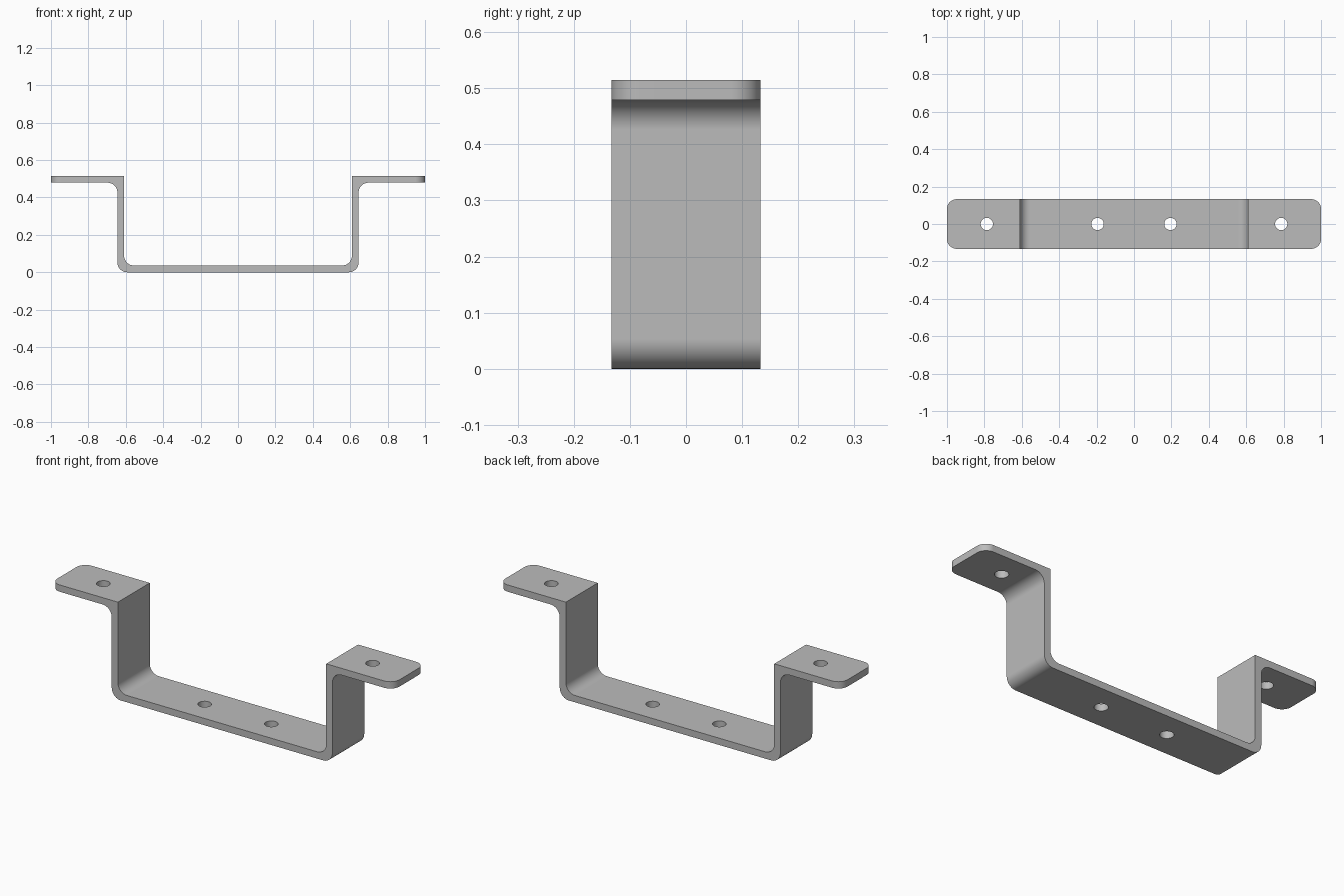
import bpy, bmesh
from math import sin, cos, pi, radians
from mathutils import Vector

cube = bpy.data.objects.get("Cube")
if cube:
    bpy.data.objects.remove(cube, do_unlink=True)

HEIGHT, HALF_DEPTH, THICK = 0.515, 0.133, 0.036
WALL_OUT = 0.645
WALL_IN = WALL_OUT - THICK
BEND = 0.053
HOLE_RADIUS = 0.033
STEPS = 12

steel = bpy.data.materials.new("grey steel")
steel.use_nodes = True
GREY = (0.5, 0.5, 0.5, 1)
steel.diffuse_color = GREY
steel.node_tree.nodes["Principled BSDF"].inputs["Base Color"].default_value = GREY


def arc(cx, cz, start, end):
    """Points of a bend, angles in quarter turns."""
    angles = [(start + (end - start) * i / STEPS) * pi / 2 for i in range(STEPS + 1)]
    return [(cx + BEND * cos(a), cz + BEND * sin(a)) for a in angles]


# Half of the strip profile: outside from the base up to the flange, and inside back down
under = HEIGHT - THICK
half = arc(WALL_OUT - BEND, BEND, -1, 0)
half += arc(WALL_OUT + BEND, under - BEND, 2, 1)
half += [(1, under), (1, HEIGHT), (WALL_IN, HEIGHT)]
half += arc(WALL_IN - BEND, THICK + BEND, 0, -1)
profile = half + [(-x, z) for x, z in reversed(half)]

# Extrude the profile through the depth
bm = bmesh.new()
side = bm.faces.new([bm.verts.new((x, -HALF_DEPTH, z)) for x, z in profile])
extruded = bmesh.ops.extrude_face_region(bm, geom=[side])
bmesh.ops.translate(bm, vec=(0, 2 * HALF_DEPTH, 0),
                    verts=[v for v in extruded["geom"] if isinstance(v, bmesh.types.BMVert)])

# Round the flange corners
corners = [e for e in bm.edges
           if all(abs(v.co.x) > 0.999 for v in e.verts)
           and abs(e.verts[0].co.z - e.verts[1].co.z) > THICK / 2]
bmesh.ops.bevel(bm, geom=corners, offset=BEND, segments=STEPS, profile=0.5, affect='EDGES')
bmesh.ops.recalc_face_normals(bm, faces=bm.faces)
mesh = bpy.data.meshes.new("bracket")
bm.to_mesh(mesh)
bm.free()
bracket = bpy.data.objects.new("bracket", mesh)
bpy.context.collection.objects.link(bracket)
mesh.materials.append(steel)

# Drill the screw holes through the flanges and base
bm = bmesh.new()
for x, z in ((0.787, HEIGHT - THICK / 2), (0.195, THICK / 2)):
    for sign in (-1, 1):
        drill = bmesh.ops.create_cone(bm, cap_ends=True, segments=40, radius1=HOLE_RADIUS,
                                      radius2=HOLE_RADIUS, depth=3 * THICK)
        bmesh.ops.translate(bm, verts=drill["verts"], vec=Vector((sign * x, 0, z)))
drill_mesh = bpy.data.meshes.new("hole_cutter")
bm.to_mesh(drill_mesh)
bm.free()
drill_mesh.materials.append(steel)
cutter = bpy.data.objects.new("hole_cutter", drill_mesh)
cutter.hide_render = True
bpy.context.collection.objects.link(cutter)

bpy.ops.object.select_all(action='DESELECT')
bracket.select_set(True)
bpy.context.view_layer.objects.active = bracket
cut = bracket.modifiers.new("holes", 'BOOLEAN')
cut.operation, cut.solver, cut.object = 'DIFFERENCE', 'EXACT', cutter
bpy.ops.object.modifier_apply(modifier=cut.name)
bpy.data.objects.remove(cutter, do_unlink=True)

# Smooth bends with crisp edges
bpy.ops.object.shade_smooth_by_angle(angle=radians(30))
weighted = bracket.modifiers.new("even_shading", 'WEIGHTED_NORMAL')
weighted.keep_sharp = True
